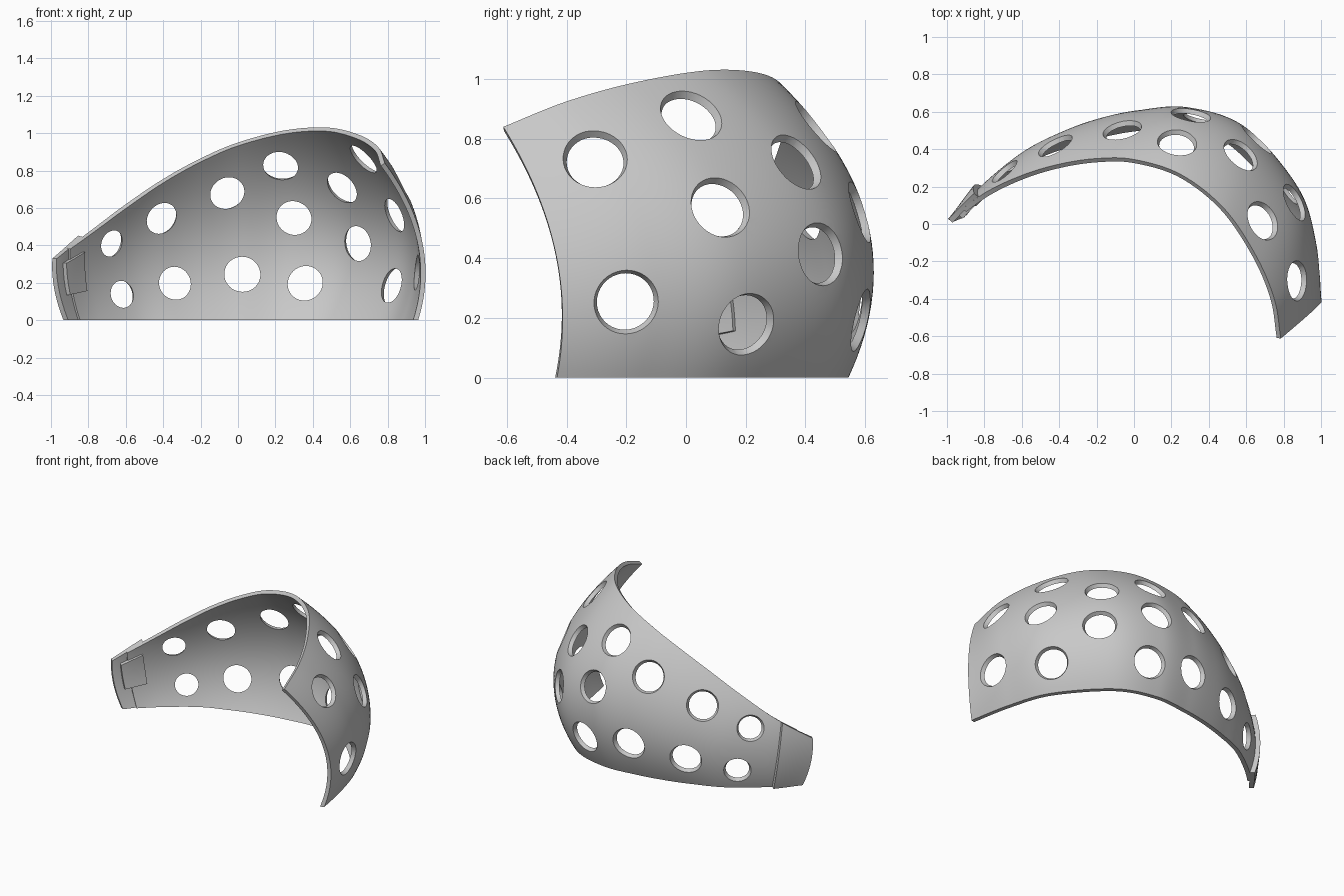
import bpy, bmesh
from mathutils import Vector

default_cube = bpy.data.objects.get("Cube")
if default_cube:
    bpy.data.objects.remove(default_cube, do_unlink=True)

grey = bpy.data.materials.new("plain_grey")
grey.use_nodes = True
grey.diffuse_color = (0.58, 0.58, 0.58, 1)
grey.node_tree.nodes["Principled BSDF"].inputs["Base Color"].default_value = grey.diffuse_color

# Cross-sections from the clasp end round to the open end: top rim, mid bulge, bottom rim
SECTIONS = [
    ((-.99, .025, .33), (-.98, .03, .17), (-.93, .05, 0)),
    ((-.80, .165, .47), (-.80, .22, .23), (-.76, .21, 0)),
    ((-.60, .26, .62), (-.59, .385, .32), (-.55, .36, 0)),
    ((-.40, .32, .755), (-.38, .49, .38), (-.35, .44, 0)),
    ((-.20, .35, .865), (-.19, .555, .43), (-.18, .49, 0)),
    ((0, .345, .95), (.02, .595, .48), (.01, .525, 0)),
    ((.25, .265, 1.015), (.29, .60, .53), (.26, .54, 0)),
    ((.48, .085, 1.03), (.60, .48, .52), (.53, .445, 0)),
    ((.65, -.165, .99), (.87, .16, .50), (.80, .145, 0)),
    ((.75, -.40, .925), (.965, -.14, .47), (.905, -.14, 0)),
    ((.785, -.612, .84), (.985, -.437, .42), (.963, -.432, 0)),
]
LAST = len(SECTIONS) - 1


def along(row, s):
    """Smooth curve through one row of section points."""
    pts = [Vector(section[row]) for section in SECTIONS]
    pts = [2 * pts[0] - pts[1]] + pts + [2 * pts[-1] - pts[-2]]
    i = max(0, min(int(s), LAST - 1))
    f = s - i
    a, b, c, d = pts[i:i + 4]
    return b + (c - a) * f / 2 + (a - 2.5 * b + 2 * c - d / 2) * f**2 + (1.5 * (b - c) + (d - a) / 2) * f**3


def surface(s, t):
    """Curved section from bottom (t = 0) to top (t = 1)."""
    top, mid, bottom = (along(row, s) for row in range(3))
    control = 2 * mid - (top + bottom) / 2
    return bottom * (1 - t)**2 + control * 2 * t * (1 - t) + top * t * t


def normal(s, t):
    e = .01
    across = surface(s, t + e) - surface(s, t - e)
    length = surface(s + e, t) - surface(s - e, t)
    return across.cross(length).normalized()


def apply_modifier(obj, modifier):
    bpy.context.view_layer.objects.active = obj
    bpy.ops.object.modifier_apply(modifier=modifier.name)


def patch(name, s_range, t_range, lift, thickness, cols, rows):
    """Thick piece of the curved surface, lifted outward from one end to the other."""
    bm = bmesh.new()
    grid = []
    for i in range(cols + 1):
        f = i / cols
        s = s_range[0] + (s_range[1] - s_range[0]) * f
        column = []
        for j in range(rows + 1):
            t = t_range[0] + (t_range[1] - t_range[0]) * j / rows
            p = surface(s, t) + normal(s, t) * (lift[0] + (lift[1] - lift[0]) * f)
            column.append(bm.verts.new(p))
        grid.append(column)
    for a, b in zip(grid, grid[1:]):
        for j in range(rows):
            bm.faces.new((a[j], a[j + 1], b[j + 1], b[j]))
    mesh = bpy.data.meshes.new(name)
    bm.to_mesh(mesh)
    bm.free()
    mesh.materials.append(grey)
    obj = bpy.data.objects.new(name, mesh)
    bpy.context.collection.objects.link(obj)
    solid = obj.modifiers.new("thickness", 'SOLIDIFY')
    solid.thickness = thickness
    solid.offset = -1
    apply_modifier(obj, solid)
    return obj


def trim_base(obj):
    """Cut the part flat at ground level and close the cut."""
    bm = bmesh.new()
    bm.from_mesh(obj.data)
    bmesh.ops.bisect_plane(bm, geom=bm.verts[:] + bm.edges[:] + bm.faces[:],
                           plane_co=(0, 0, 0), plane_no=(0, 0, 1), clear_inner=True)
    bmesh.ops.holes_fill(bm, edges=[e for e in bm.edges if e.is_boundary])
    bmesh.ops.recalc_face_normals(bm, faces=bm.faces[:])
    bm.to_mesh(obj.data)
    bm.free()


# Main shell and the clasp at its narrow end
shell = patch("shell", (.4, LAST), (-.07, 1), (0, 0), .026, 110, 32)
clasp_plate = patch("clasp_plate", (0, .82), (-.15, 1), (.004, .03), .03, 8, 12)
clasp_pad = patch("clasp_pad", (.22, .78), (.36, .85), (-.022, -.014), .025, 6, 8)
trim_base(shell)
trim_base(clasp_plate)

# Round holes: approximate centre and radius
HOLES = [
    ((-.64, .34, .137), .077), ((-.345, .49, .192), .094), ((.02, .59, .252), .1),
    ((.37, .575, .192), .1), ((.83, .185, .187), .1), ((.97, -.2, .265), .1),
    ((-.70, .28, .42), .076), ((-.42, .43, .555), .092), ((-.065, .51, .685), .098),
    ((.30, .58, .55), .1), ((.65, .455, .415), .1), ((.86, .11, .56), .1),
    ((.235, .44, .86), .1), ((.575, .385, .74), .1), ((.695, .025, .887), .1),
    ((.885, -.30, .727), .1),
]
samples = [(surface(i / 20, j / 40), i / 20, j / 40)
           for i in range(20 * LAST + 1) for j in range(41)]
bm = bmesh.new()
for centre, radius in HOLES:
    target = Vector(centre)
    point, s, t = min(samples, key=lambda q: (q[0] - target).length)
    turn = normal(s, t).to_track_quat('Z', 'Y').to_matrix().to_4x4()
    turn.translation = point
    rim, flare = radius + .011, .04
    bmesh.ops.create_cone(bm, cap_ends=True, segments=40, radius1=rim - flare,
                          radius2=rim + flare, depth=.16, matrix=turn)
cutter_mesh = bpy.data.meshes.new("hole_cutter")
bm.to_mesh(cutter_mesh)
bm.free()
cutter_mesh.materials.append(grey)
cutter = bpy.data.objects.new("hole_cutter", cutter_mesh)
bpy.context.collection.objects.link(cutter)
cutter.hide_render = True
cut = shell.modifiers.new("holes", 'BOOLEAN')
cut.operation = 'DIFFERENCE'
cut.solver = 'EXACT'
cut.object = cutter
apply_modifier(shell, cut)
bpy.data.objects.remove(cutter, do_unlink=True)

# Smooth shading with sharp rims
for obj in (shell, clasp_plate, clasp_pad):
    bpy.ops.object.select_all(action='DESELECT')
    obj.select_set(True)
    bpy.context.view_layer.objects.active = obj
    bpy.ops.object.shade_smooth_by_angle(angle=.6)
